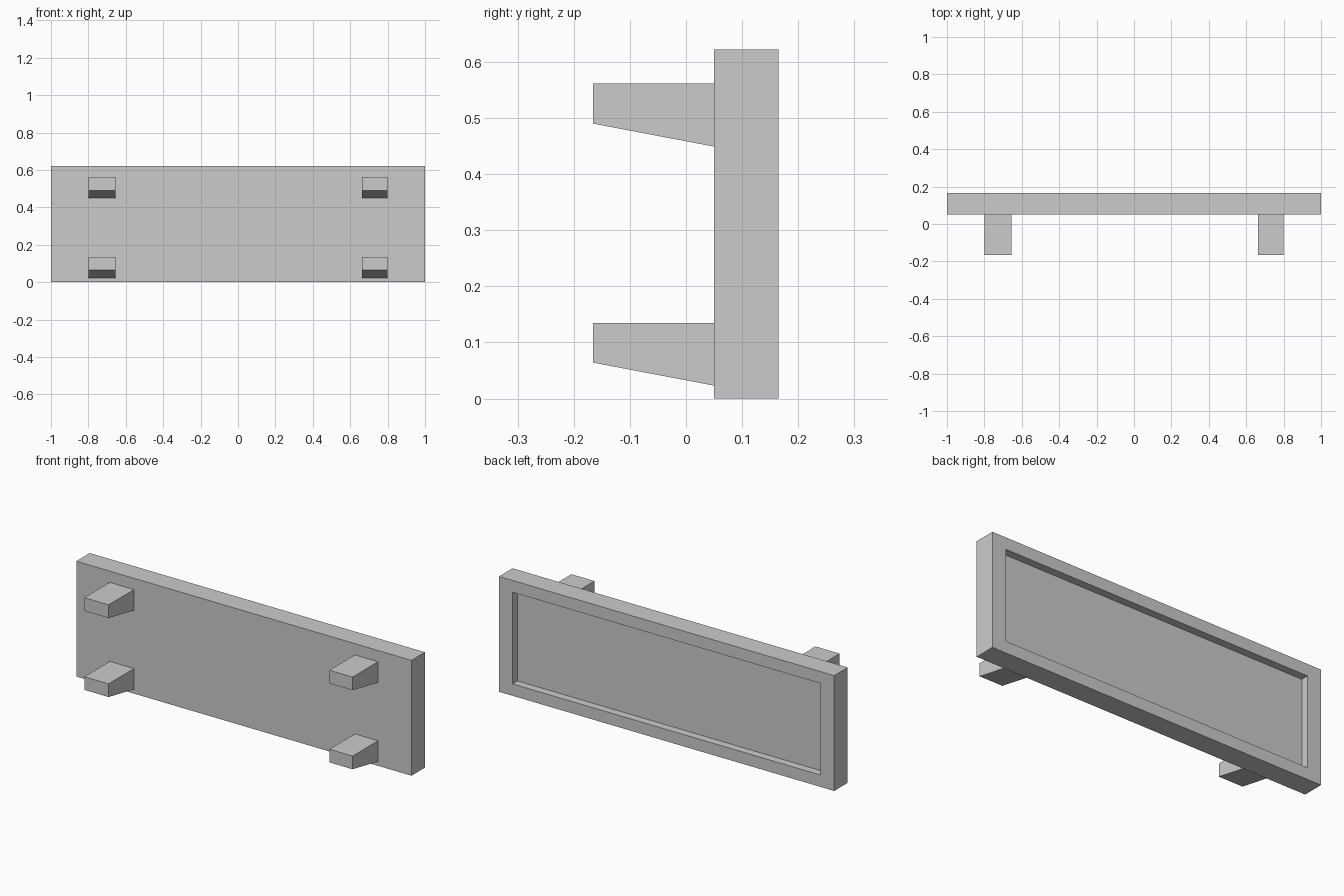
import bpy, bmesh

if "Cube" in bpy.data.objects:
    bpy.data.objects.remove(bpy.data.objects["Cube"])

Y_FRONT, Y_PANEL, Y_BACK = -0.166, 0.05, 0.165
HEIGHT = 0.622


def make_object(name, bm):
    bmesh.ops.recalc_face_normals(bm, faces=bm.faces)
    mesh = bpy.data.meshes.new(name)
    bm.to_mesh(mesh)
    bm.free()
    obj = bpy.data.objects.new(name, mesh)
    bpy.context.collection.objects.link(obj)
    return obj


def prism(bm, profile, x0, x1):
    """Extrude a (y, z) profile along x."""
    face = bm.faces.new([bm.verts.new((x0, y, z)) for y, z in profile])
    ext = bmesh.ops.extrude_face_region(bm, geom=[face])["geom"]
    verts = [g for g in ext if isinstance(g, bmesh.types.BMVert)]
    bmesh.ops.translate(bm, verts=verts, vec=(x1 - x0, 0, 0))


# Panel with a shallow rectangular recess in its back face
BORDER_X, BORDER_Z, DEPTH = 0.081, 0.064, 0.042
bm = bmesh.new()
prism(bm, [(Y_PANEL, 0), (Y_BACK, 0), (Y_BACK, HEIGHT), (Y_PANEL, HEIGHT)], -1, 1)
bm.normal_update()
bmesh.ops.recalc_face_normals(bm, faces=bm.faces)
back = max(bm.faces, key=lambda f: f.calc_center_median().y)
bmesh.ops.inset_region(bm, faces=[back], thickness=0.05)
for v in back.verts:
    v.co.x = (1 - BORDER_X) * (1 if v.co.x > 0 else -1)
    v.co.z = HEIGHT - BORDER_Z if v.co.z > HEIGHT / 2 else BORDER_Z
ext = bmesh.ops.extrude_face_region(bm, geom=[back])["geom"]
floor = [g for g in ext if isinstance(g, bmesh.types.BMVert)]
bmesh.ops.translate(bm, verts=floor, vec=(0, -DEPTH, 0))
if back.is_valid:
    bmesh.ops.delete(bm, geom=[back], context='FACES_ONLY')
make_object("panel", bm)

# Four tapered pegs on the front, sloping on the underside
for side, x0, x1 in (("left", -0.80, -0.656), ("right", 0.662, 0.80)):
    for level, top in (("lower", 0.135), ("upper", 0.561)):
        bm = bmesh.new()
        prism(bm, [(Y_FRONT, top), (Y_FRONT, top - 0.071),
                   (Y_PANEL, top - 0.112), (Y_PANEL, top)], x0, x1)
        make_object(f"{level}_{side}_peg", bm)
